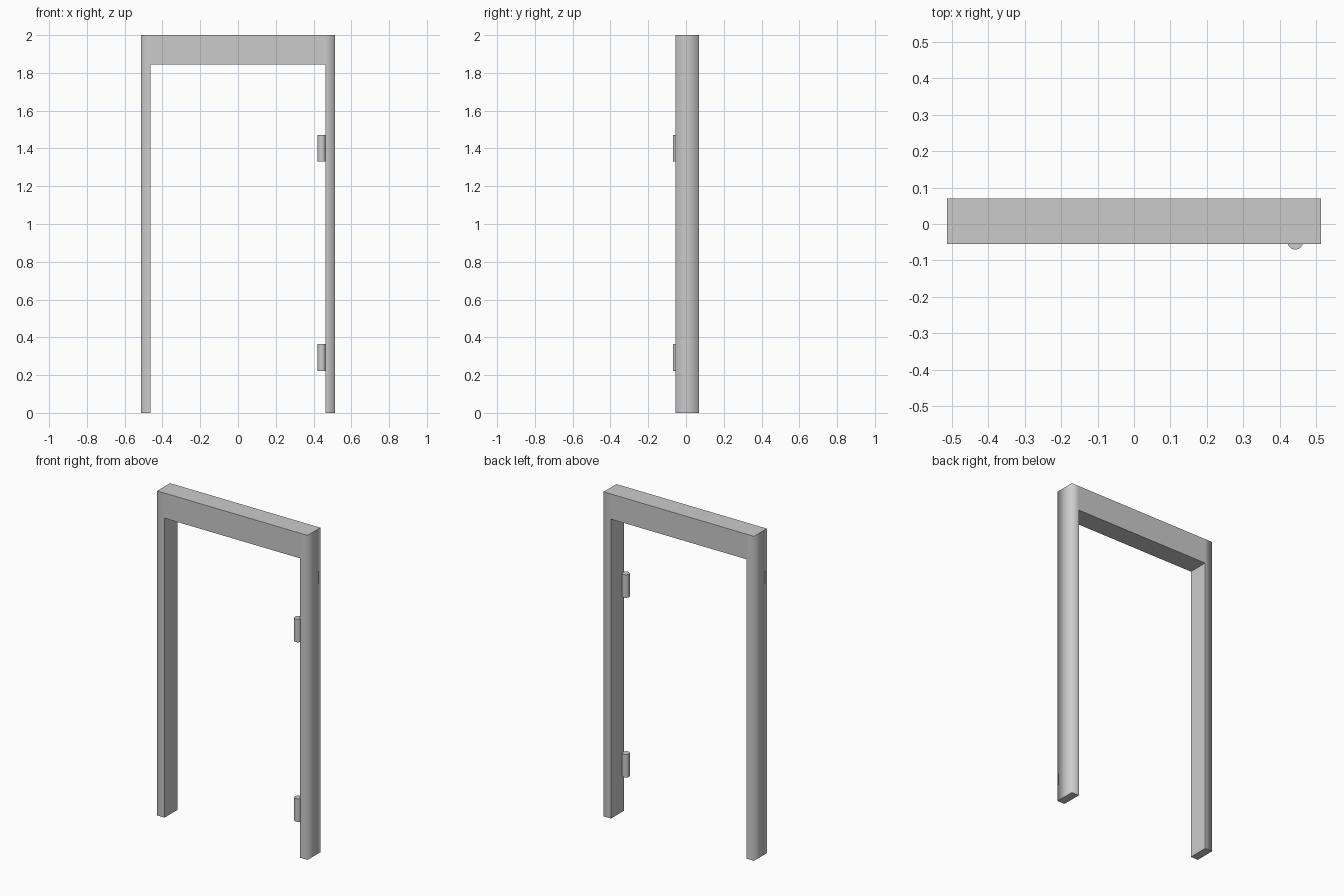
import bpy, bmesh, math

if "Cube" in bpy.data.objects:
    bpy.data.objects.remove(bpy.data.objects["Cube"])

# Overall dimensions
X, I = 0.513, 0.462          # outer and inner half widths
H, L = 2.0, 1.845            # total height, underside of lintel
Y0, Y1 = -0.055, 0.07        # front and back of the frame

grey = bpy.data.materials.new("plain grey")
grey.diffuse_color = (0.6, 0.6, 0.6, 1)
grey.use_nodes = True
grey.node_tree.nodes["Principled BSDF"].inputs["Base Color"].default_value = grey.diffuse_color


def make_object(name, bm):
    bmesh.ops.recalc_face_normals(bm, faces=bm.faces[:])
    mesh = bpy.data.meshes.new(name)
    bm.to_mesh(mesh)
    bm.free()
    mesh.materials.append(grey)
    ob = bpy.data.objects.new(name, mesh)
    bpy.context.collection.objects.link(ob)
    return ob


# Door frame: two jambs and a lintel as one front outline, extruded backwards
bm = bmesh.new()
panels = [
    [(-X, 0), (-I, 0), (-I, L), (-I, H), (-X, H)],
    [(I, 0), (X, 0), (X, H), (I, H), (I, L)],
    [(-I, L), (I, L), (I, H), (-I, H)],
]
for panel in panels:
    bm.faces.new([bm.verts.new((x, Y0, z)) for x, z in panel])
bmesh.ops.remove_doubles(bm, verts=bm.verts[:], dist=1e-4)
ext = bmesh.ops.extrude_face_region(bm, geom=bm.faces[:], use_keep_orig=True)
moved = [g for g in ext["geom"] if isinstance(g, bmesh.types.BMVert)]
bmesh.ops.translate(bm, verts=moved, vec=(0, Y1 - Y0, 0))
# Soft shading on the outer vertical corners, sharp everywhere else
for f in bm.faces:
    f.smooth = True
for e in bm.edges:
    a, b = e.verts
    outer_vertical = (abs(a.co.x) > X - 1e-3 and abs(b.co.x) > X - 1e-3
                      and abs(a.co.z - b.co.z) > 1)
    e.smooth = outer_vertical
make_object("door_frame", bm)

# Hinge barrels on the right jamb
R = 0.0215
for name, z0, z1 in (("lower_hinge", 0.223, 0.365), ("upper_hinge", 1.33, 1.472)):
    bm = bmesh.new()
    bmesh.ops.create_cone(bm, cap_ends=True, segments=24, radius1=R, radius2=R,
                          depth=z1 - z0)
    bmesh.ops.translate(bm, verts=bm.verts[:],
                        vec=(0.443, -0.07 + R, (z0 + z1) / 2))
    ob = make_object(name, bm)
    bpy.ops.object.select_all(action='DESELECT')
    ob.select_set(True)
    bpy.context.view_layer.objects.active = ob
    bpy.ops.object.shade_smooth_by_angle(angle=math.radians(40))
